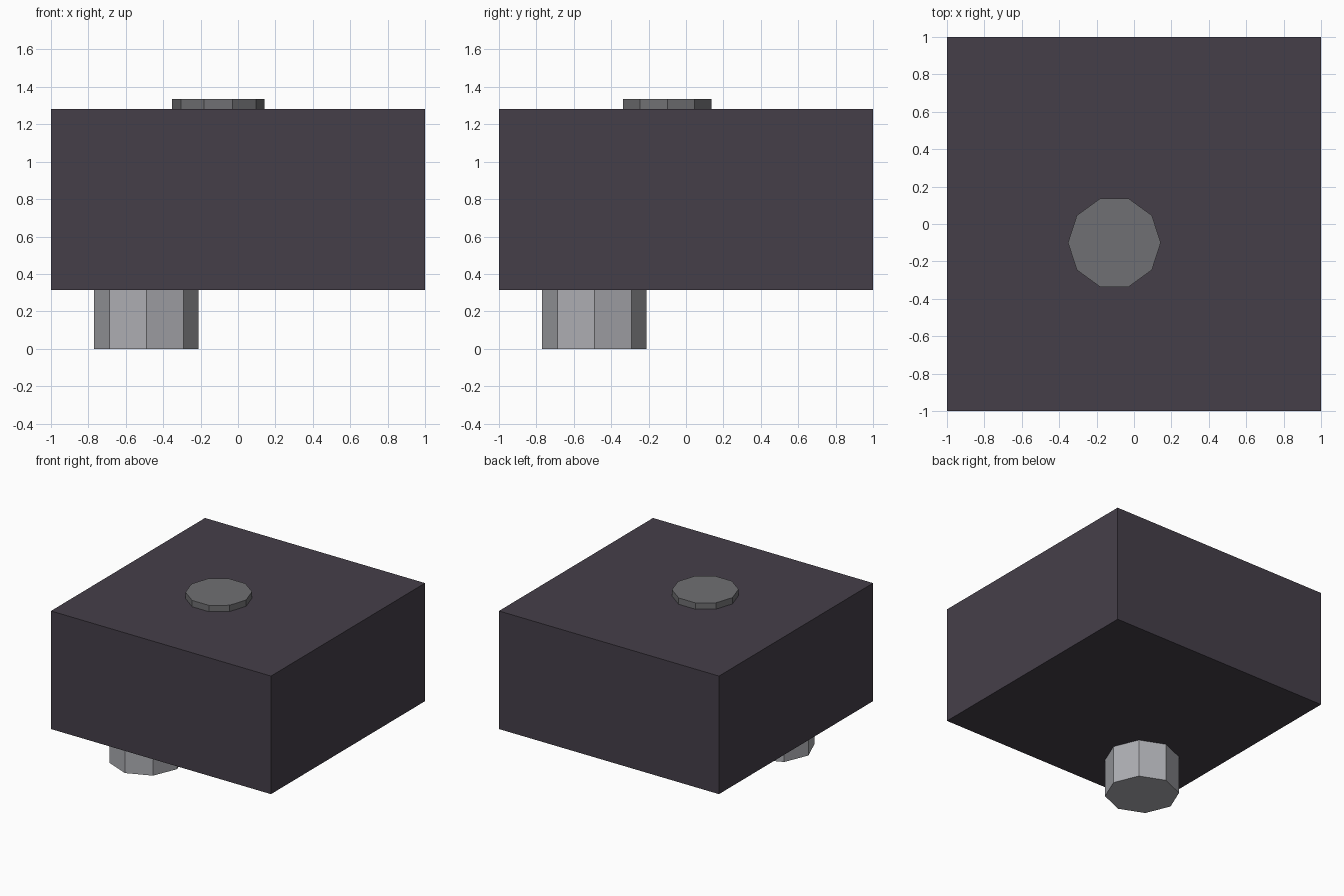
import bpy
import math

cube = bpy.data.objects.get("Cube")
if cube:
    bpy.data.objects.remove(cube, do_unlink=True)


def linear(c):
    c /= 255
    return c / 12.92 if c <= 0.04045 else ((c + 0.055) / 1.055) ** 2.4


def material(name, r, g, b):
    colour = (linear(r), linear(g), linear(b), 1)
    mat = bpy.data.materials.new(name)
    mat.use_nodes = True
    mat.diffuse_color = colour
    node = next(n for n in mat.node_tree.nodes if n.type == "BSDF_PRINCIPLED")
    node.inputs["Base Color"].default_value = colour
    return mat


def finish(name, mat):
    obj = bpy.context.object
    obj.name = obj.data.name = name
    obj.data.materials.append(mat)
    return obj


def prism(name, sides, radius, x, y, z0, z1, mat):
    """Flat-sided cylinder with one corner pointing along +x."""
    bpy.ops.mesh.primitive_cylinder_add(
        vertices=sides, radius=radius, depth=z1 - z0,
        location=(x, y, (z0 + z1) / 2), rotation=(0, 0, math.pi / 2))
    bpy.ops.object.transform_apply(location=False, rotation=True, scale=False)
    return finish(name, mat)


dark_plum = material("dark plum", 69, 63, 73)
light_grey = material("light grey", 173, 174, 179)
mid_grey = material("mid grey", 112, 112, 115)

BOTTOM, TOP = 0.313, 1.283

# Main block
bpy.ops.mesh.primitive_cube_add(size=1, location=(0, 0, (BOTTOM + TOP) / 2))
bpy.context.object.scale = (2, 2, TOP - BOTTOM)
bpy.ops.object.transform_apply(location=False, rotation=False, scale=True)
finish("block", dark_plum)

# Ten-sided button on top, sunk slightly into the block
prism("top_button", 10, 0.248, -0.105, -0.10, TOP - 0.02, 1.335, mid_grey)

# Eight-sided peg underneath, sunk slightly into the block
prism("bottom_peg", 8, 0.28, -0.49, -0.49, 0, BOTTOM + 0.02, light_grey)
